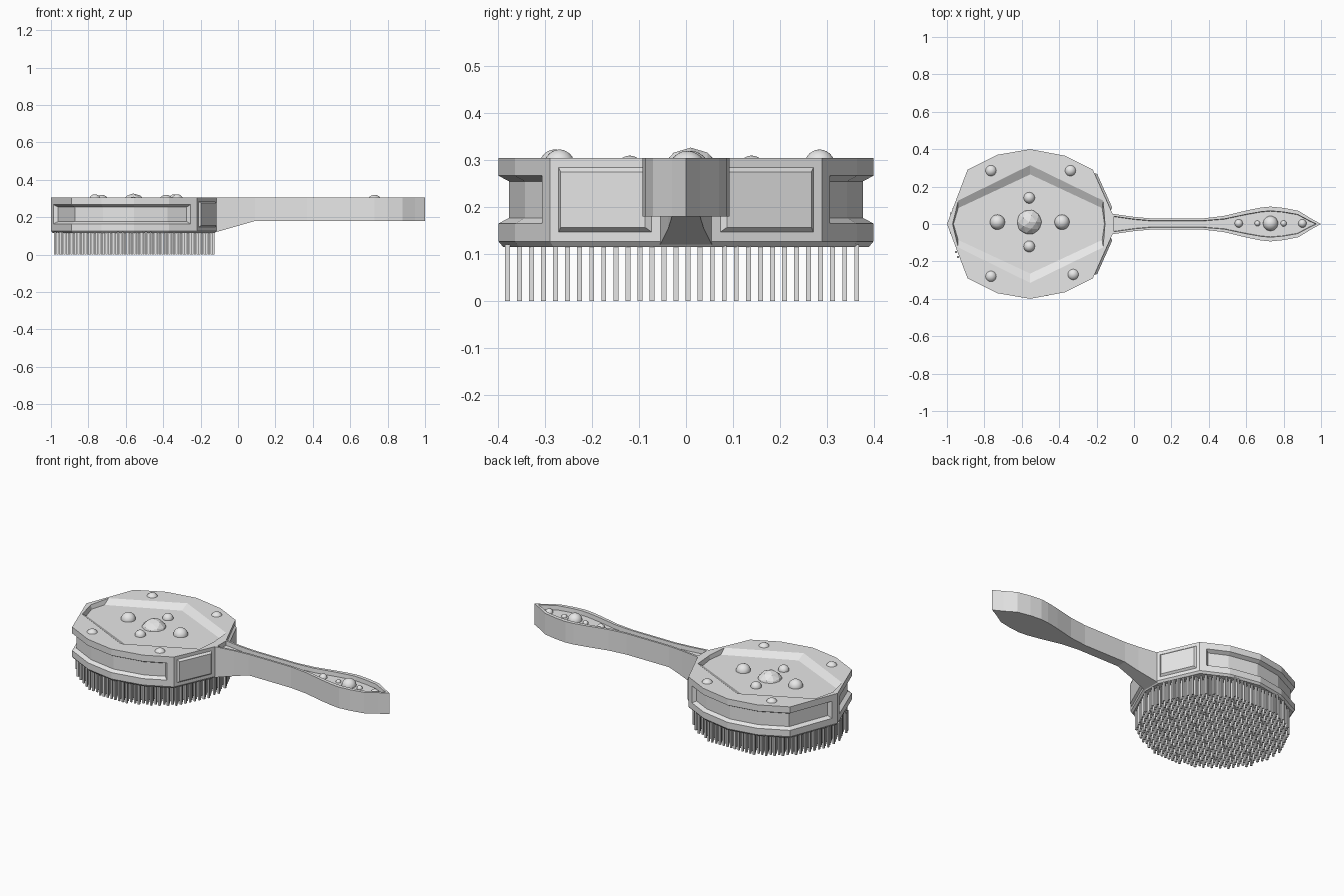
import bpy, bmesh, math
from mathutils import Vector

if "Cube" in bpy.data.objects:
    bpy.data.objects.remove(bpy.data.objects["Cube"])

grey = bpy.data.materials.new("plain_grey")
grey.diffuse_color = (0.8, 0.8, 0.8, 1)
grey.use_nodes = True
grey.node_tree.nodes["Principled BSDF"].inputs["Base Color"].default_value = grey.diffuse_color


def finish(name, bm, smooth=False):
    bmesh.ops.recalc_face_normals(bm, faces=bm.faces)
    mesh = bpy.data.meshes.new(name)
    bm.to_mesh(mesh)
    bm.free()
    mesh.materials.append(grey)
    for p in mesh.polygons:
        p.use_smooth = smooth
    ob = bpy.data.objects.new(name, mesh)
    bpy.context.collection.objects.link(ob)
    return ob


def loft(bm, loops):
    """Capped solid through closed loops; returns the side faces of each level."""
    rings = [[bm.verts.new(p) for p in loop] for loop in loops]
    n = len(rings[0])
    levels = []
    for a, b in zip(rings, rings[1:]):
        levels.append([bm.faces.new((a[i], a[(i + 1) % n], b[(i + 1) % n], b[i]))
                       for i in range(n)])
    bm.faces.new(rings[0][::-1])
    bm.faces.new(rings[-1])
    bmesh.ops.recalc_face_normals(bm, faces=bm.faces)
    bm.normal_update()
    return levels


def inset(bm, faces, thickness, depth=0.0):
    bm.normal_update()
    bmesh.ops.inset_region(bm, faces=faces, thickness=thickness, depth=depth,
                           use_boundary=True, use_even_offset=True)


def mirror_outline(half):
    """Close a half outline (y >= 0) by mirroring it across y = 0."""
    return half + [(x, -y) for x, y in reversed(half) if y > 0]


# Head: faceted paddle with a chamfered underside
half = [(-1, 0), (-.89, .29), (-.73, .37), (-.555, .4), (-.37, .365),
        (-.22, .29), (-.115, .055)]
outline = mirror_outline(half)
CX = -.555
bm = bmesh.new()
small = [(CX + (x - CX) * .975, y * .975) for x, y in outline]
sides = loft(bm, [[(x, y, .115) for x, y in small],
                  [(x, y, .127) for x, y in outline],
                  [(x, y, .305) for x, y in outline]])[1]
n = len(sides)
# Long side grooves
for group in (sides[0:5], sides[n - 5:n]):
    inset(bm, group, .038)
    inset(bm, group, .012, -.022)
# Raised panels beside the handle
for face in (sides[5], sides[n - 6]):
    inset(bm, [face], .02)
    inset(bm, [face], .01, .012)
head = finish("brush_head", bm)

# Sunken field in the back of the head
bm = bmesh.new()
rim = mirror_outline([(-.97, 0), (-.94, .125), (-.555, .315), (-.165, .125), (-.155, 0)])
floor = mirror_outline([(-.965, 0), (-.94, .085), (-.555, .265), (-.17, .085), (-.158, 0)])
loft(bm, [[(x, y, .28) for x, y in floor],
          [(x, y, .305) for x, y in rim],
          [(x, y, .36) for x, y in rim]])
cutter = finish("head_recess_cutter", bm)
cutter.hide_render = True
mod = head.modifiers.new("recess", 'BOOLEAN')
mod.operation = 'DIFFERENCE'
mod.solver = 'EXACT'
mod.object = cutter
bpy.context.view_layer.objects.active = head
bpy.ops.object.modifier_apply(modifier="recess")
bpy.data.objects.remove(cutter, do_unlink=True)

# Handle: (x, half width, underside height)
sections = [(-.12, .055, .12), (0, .038, .154), (.09, .03, .18), (.37, .03, .18),
            (.48, .043, .18), (.6, .072, .18), (.68, .088, .18), (.73, .093, .18),
            (.8, .086, .18), (.88, .07, .18), (.945, .03, .18)]
bm = bmesh.new()
ends = {}
for s in (1, -1):
    ends[s] = [(bm.verts.new((x, s * w, .305)), bm.verts.new((x, s * w, z)))
               for x, w, z in sections]
tip = (bm.verts.new((1, 0, .305)), bm.verts.new((1, 0, .18)))
L, R = ends[1], ends[-1]
for row in (L + [tip], R + [tip]):
    for a, b in zip(row, row[1:]):
        bm.faces.new((a[0], b[0], b[1], a[1]))
for i in range(len(sections) - 1):
    bm.faces.new((L[i][1], L[i + 1][1], R[i + 1][1], R[i][1]))
bm.faces.new((L[-1][1], tip[1], R[-1][1]))
bm.faces.new((L[0][0], L[0][1], R[0][1], R[0][0]))
top = bm.faces.new([v[0] for v in L] + [tip[0]] + [v[0] for v in reversed(R)])
bmesh.ops.recalc_face_normals(bm, faces=bm.faces)
# Sunken channel along the handle
inset(bm, [top], .012)
for v in top.verts:
    if v.co.x > .45:
        v.co.y *= .87
inset(bm, [top], .002, -.025)
finish("handle", bm)


# Round studs
def stud(name, x, y, z, r, smooth=True):
    bm = bmesh.new()
    bmesh.ops.create_icosphere(bm, subdivisions=3 if smooth else 2, radius=r)
    bmesh.ops.translate(bm, verts=bm.verts, vec=Vector((x, y, z)))
    finish(name, bm, smooth)


stud("head_centre_stud", -.56, .01, .255, .072, False)
for i, (x, y, r) in enumerate([(-.73, .01, .04), (-.385, .01, .04),
                               (-.56, .14, .03), (-.56, -.12, .03)]):
    stud(f"head_inner_stud_{i}", x, y, .28, r)
for i, (x, y) in enumerate([(-.765, .285), (-.34, .285), (-.765, -.28), (-.325, -.27)]):
    stud(f"head_rim_stud_{i}", x, y, .291, .032)
for i, (x, r) in enumerate([(.56, .022), (.66, .015), (.73, .04), (.8, .016), (.9, .022)]):
    stud(f"handle_stud_{i}", x, .003, .28, r)

# Bristles: staggered rows filling the oval underside
bm = bmesh.new()
STEP, W = .0257, .0052
for row in range(30):
    y = -.381 + row * STEP
    for col in range(36):
        x = -.99 + (col + .5 * (row % 2)) * STEP * .97
        if ((x + .557) / .43) ** 2 + (y / .39) ** 2 > 1:
            continue
        ring = [(x - W, y - W), (x + W, y - W), (x + W, y + W), (x - W, y + W)]
        lo = [bm.verts.new((*p, 0)) for p in ring]
        hi = [bm.verts.new((*p, .12)) for p in ring]
        bm.faces.new(lo[::-1])
        for i in range(4):
            j = (i + 1) % 4
            bm.faces.new((lo[i], lo[j], hi[j], hi[i]))
finish("bristles", bm)
